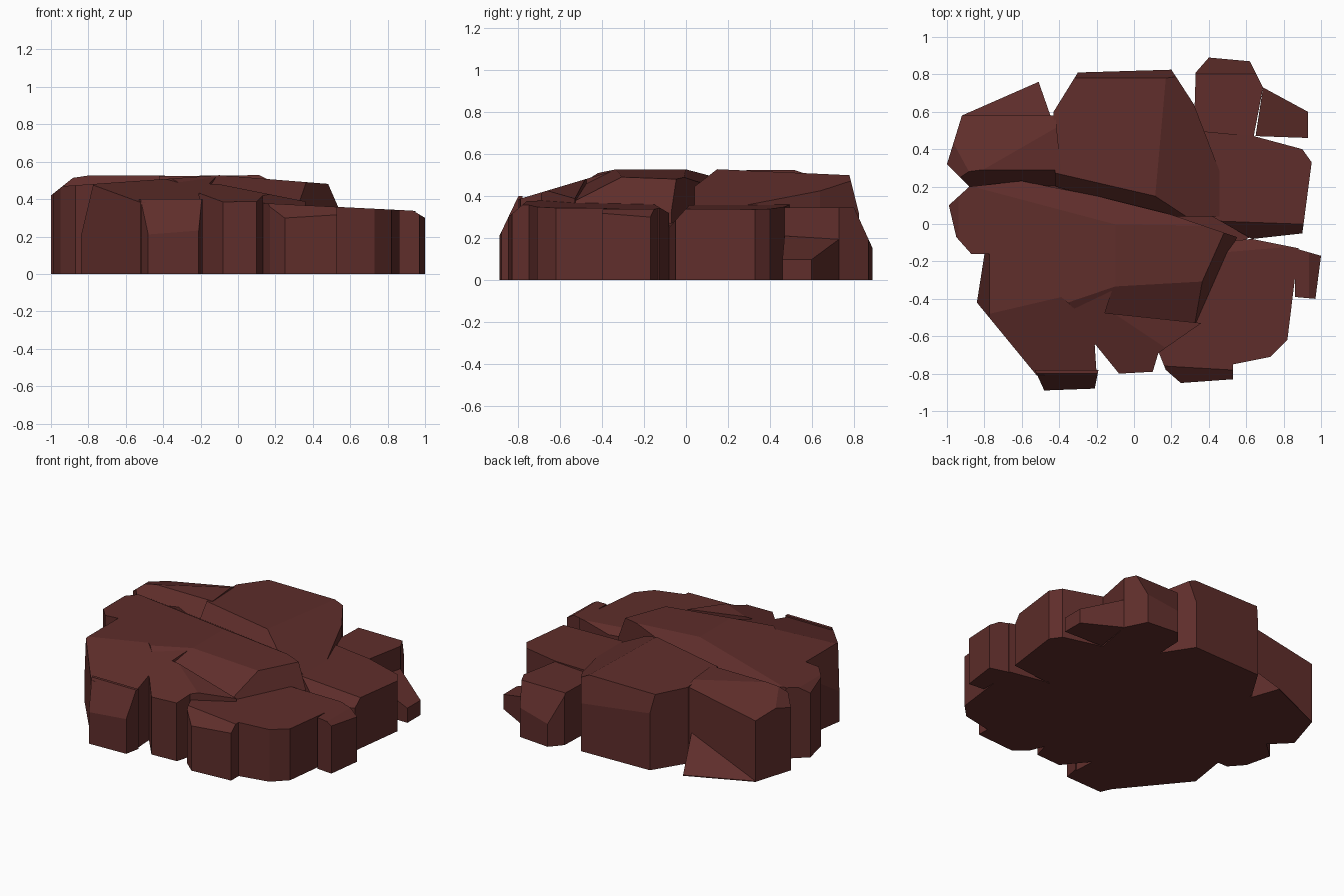
import bpy, bmesh

if "Cube" in bpy.data.objects:
    bpy.data.objects.remove(bpy.data.objects["Cube"])

mat = bpy.data.materials.new("red_stone")
mat.diffuse_color = (0.115, 0.027, 0.024, 1)
mat.use_nodes = True
mat.node_tree.nodes["Principled BSDF"].inputs["Base Color"].default_value = mat.diffuse_color
parts = []


def stone(name, outline, *roofs):
    """Prism on a ground outline, shaved by roof planes z = h + sx*x + sy*y."""
    bm = bmesh.new()
    base = bm.faces.new([bm.verts.new((x, y, 0)) for x, y in outline])
    up = bmesh.ops.extrude_face_region(bm, geom=[base], use_keep_orig=True)["geom"]
    for v in up:
        if isinstance(v, bmesh.types.BMVert):
            v.co.z = 1
    for h, sx, sy in roofs:
        bmesh.ops.bisect_plane(bm, geom=bm.verts[:] + bm.edges[:] + bm.faces[:], dist=1e-5,
                               plane_co=(0, 0, h), plane_no=(-sx, -sy, 1), clear_outer=True)
        bmesh.ops.holes_fill(bm, edges=[e for e in bm.edges if e.is_boundary], sides=0)
    bmesh.ops.recalc_face_normals(bm, faces=bm.faces[:])
    me = bpy.data.meshes.new(name)
    bm.to_mesh(me)
    bm.free()
    me.materials.append(mat)
    ob = bpy.data.objects.new(name, me)
    bpy.context.collection.objects.link(ob)
    parts.append(ob)


# roof planes shared by neighbouring stones
west_tilt, east_tilt = (.535, .07, 0), (.52, -.08, 0)
crack_side = (.518, -.089, -.6)
front_slope = (.625, 0, .3)
west_edge = (1.22, .8, 0)
shelf_top = (.385, -.05, 0)

# core under the crack
stone("rock", [(-.88, .12), (-.85, .27), (.5, .2), (.62, -.07), (.4, -.2)],
      (.42, 0, 0), (.38, -.2, 0))

# front mass
stone("front_plateau", [(-.6, .23), (-.2, .15), (.2, .05), (.55, -.07), (.38, -.54), (-.3, -.47), (-.6, -.2)],
      west_tilt, east_tilt, crack_side, (1.485, -2, .86), (.694, -.11, .53))
stone("front_left_block", [(-.99, .1), (-.95, -.07), (-.87, -.16), (-.5, -.16), (-.6, .23), (-.88, .2)],
      west_tilt, west_edge, crack_side)
stone("front_left_slope", [(-.79, -.1), (-.84, -.42), (-.52, -.81), (-.2, -.8), (-.21, -.65), (-.1, -.3)],
      west_tilt, front_slope, (3.73, 4.2, 0))
stone("front_middle_slope", [(-.21, -.64), (-.08, -.8), (.1, -.79), (.13, -.69), (.36, -.53), (-.3, -.46)],
      front_slope, (.46, -.2, 0))
stone("front_left_foot", [(-.53, -.78), (-.48, -.89), (-.21, -.88), (-.19, -.78)],
      (.4, 0, 0), (2.08, 0, 2.1))

# low shelf on the right
stone("right_shelf", [(.4, -.1), (.63, -.08), (.88, -.13), (.82, -.62), (.73, -.71), (.53, -.75),
                      (.53, -.83), (.25, -.85), (.17, -.78), (.13, -.68)],
      shelf_top, (1.03, 0, .86), (.27, 0, -.6))
stone("right_shelf_block", [(.86, -.13), (1, -.17), (.97, -.4), (.86, -.39)],
      shelf_top, (.9, -.6, 0))

# back mass behind the crack
stone("back_left_block", [(-.88, .2), (-1, .32), (-.92, .58), (-.42, .58), (-.38, .18), (-.6, .23)],
      (.525, 0, 0), (.774, .19, -.33), west_edge, (.177, 0, 1.2))
stone("back_left_wedge", [(-.92, .58), (-.51, .76), (-.44, .56)], (.94, .417, -.95))
stone("back_middle_block", [(-.42, .2), (-.43, .6), (-.3, .81), (.2, .825), (.32, .64), (.47, .25),
                            (.52, .04), (.2, .04), (-.2, .14)],
      (.535, 0, -.045), (.317, .288, 1.2), (.585, -.5, 0), (3.62, 0, -4))
stone("right_back_shelf", [(.4, .05), (.63, -.08), (.9, -.05), (.95, .33), (.9, .4), (.64, .47), (.32, .5)],
      (.375, -.04, 0), (.34, 0, 1.1))

# boulders at the back right corner
stone("back_right_boulder", [(.32, .5), (.33, .81), (.4, .89), (.62, .87), (.69, .73), (.64, .47)],
      (.345, 0, 0), (2.11, 0, -2.2))
stone("back_right_stone", [(.65, .47), (.69, .73), (.93, .6), (.93, .46)], (.47, -.4, 0))

# weld every stone into one solid rock
core = parts.pop(0)
pieces = bpy.data.collections.new("rock_pieces")
bpy.context.scene.collection.children.link(pieces)
for ob in parts:
    bpy.context.collection.objects.unlink(ob)
    pieces.objects.link(ob)
mod = core.modifiers.new("weld", "BOOLEAN")
mod.operation, mod.solver = "UNION", "EXACT"
mod.operand_type, mod.collection = "COLLECTION", pieces
mod.use_self = True
bpy.context.view_layer.update()
mesh = bpy.data.meshes.new_from_object(core.evaluated_get(bpy.context.evaluated_depsgraph_get()))
core.modifiers.clear()
core.data = mesh
for ob in parts:
    bpy.data.objects.remove(ob)
bpy.data.collections.remove(pieces)
